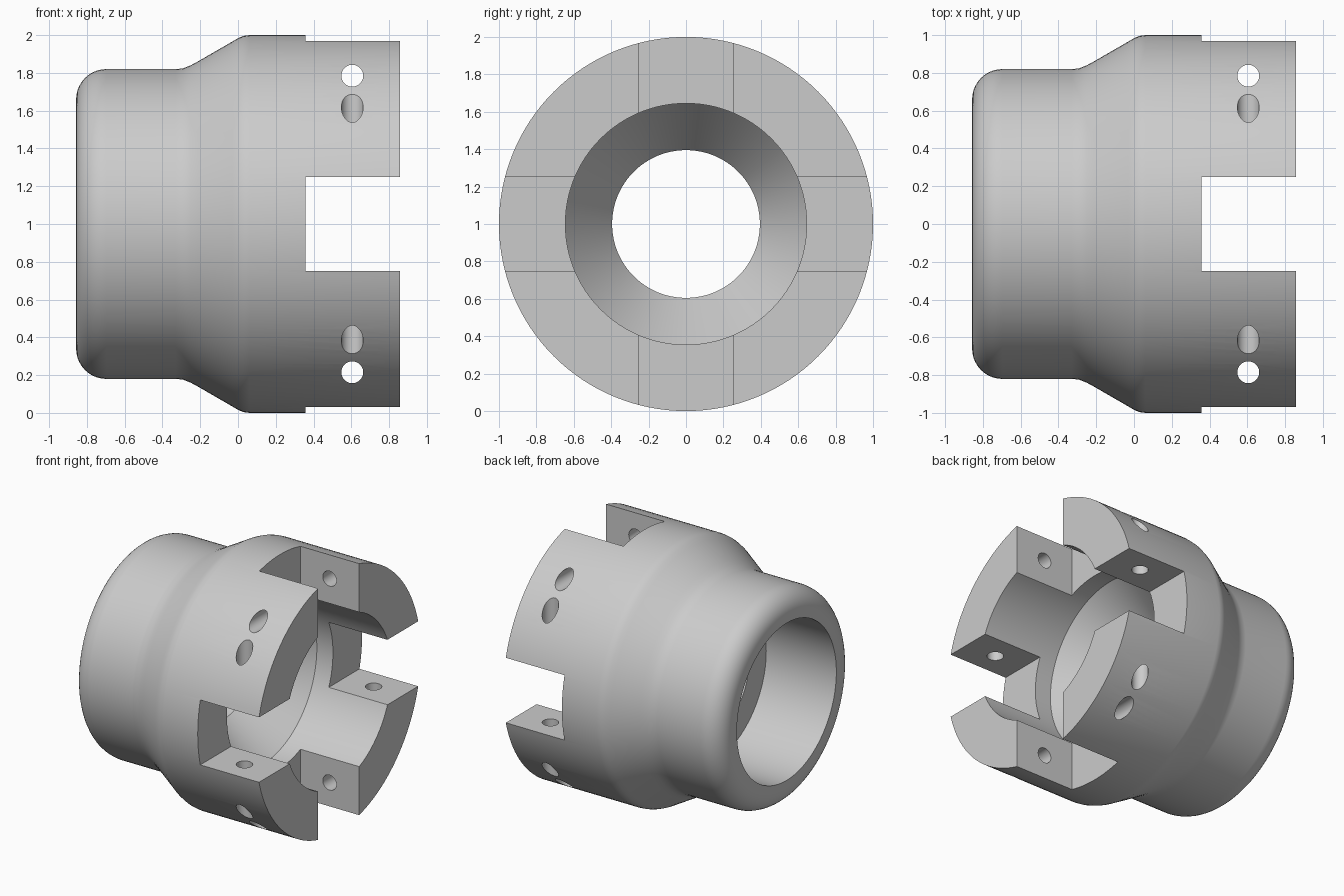
import bpy, bmesh, math
from mathutils import Matrix, Vector

old = bpy.data.objects.get("Cube")
if old:
    bpy.data.objects.remove(old, do_unlink=True)

AXIS_Z = 1.0        # height of the turning axis
END = 0.857         # half length
SEGMENTS = 128

steel = bpy.data.materials.new("plain_grey")
steel.use_nodes = True
grey = (0.6, 0.6, 0.6, 1)
steel.diffuse_color = grey
steel.node_tree.nodes["Principled BSDF"].inputs["Base Color"].default_value = grey


def new_object(name, bm):
    mesh = bpy.data.meshes.new(name)
    bmesh.ops.recalc_face_normals(bm, faces=bm.faces)
    bm.to_mesh(mesh)
    bm.free()
    mesh.materials.append(steel)
    obj = bpy.data.objects.new(name, mesh)
    bpy.context.collection.objects.link(obj)
    return obj


def lathe(name, profile):
    """Turn a closed (x, radius) outline about the x axis."""
    bm = bmesh.new()
    rings = []
    for i in range(SEGMENTS):
        a = math.tau * i / SEGMENTS
        rings.append([bm.verts.new((x, r * math.cos(a), AXIS_Z + r * math.sin(a)))
                      for x, r in profile])
    n = len(profile)
    for i in range(SEGMENTS):
        here, after = rings[i], rings[(i + 1) % SEGMENTS]
        for j in range(n):
            k = (j + 1) % n
            bm.faces.new((here[j], here[k], after[k], after[j]))
    return new_object(name, bm)


def cut(target, cutter):
    mod = target.modifiers.new("cut", "BOOLEAN")
    mod.operation = "DIFFERENCE"
    mod.solver = "EXACT"
    mod.object = cutter
    cutter.hide_render = True
    bpy.context.view_layer.objects.active = target
    bpy.ops.object.modifier_apply(modifier=mod.name)
    bpy.data.objects.remove(cutter, do_unlink=True)


# Turned body: rounded rear rim, shoulder, full-width front, tapered bore
FILLET = 0.16
rim = [(-END + FILLET * (1 - math.cos(t)), 0.66 + FILLET * math.sin(t))
       for t in (math.pi / 2 * i / 10 for i in range(11))]
shoulder = [(-0.33, 0.82), (-0.29, 0.824), (-0.25, 0.84), (-0.21, 0.862),
            (-0.03, 0.966), (0.0, 0.984), (0.03, 0.996), (0.06, 1.0)]
bore = [(END, 1.0), (END, 0.645), (0.22, 0.645), (-0.12, 0.395),
        (-0.26, 0.395), (-0.26, 0.605), (-END, 0.605)]
body = lathe("slotted_collar", rim + shoulder + bore)

# Crossed slots that leave four jaws
for size in ((0.8, 0.5, 3), (0.8, 3, 0.5)):
    bm = bmesh.new()
    bmesh.ops.create_cube(bm, size=1)
    bmesh.ops.scale(bm, vec=Vector(size), verts=bm.verts)
    bmesh.ops.translate(bm, vec=(0.357 + 0.4, 0, AXIS_Z), verts=bm.verts)
    cut(body, new_object("slot_cutter", bm))

# Pin holes through the jaws, two along each cross direction
for axis in "XY":
    for side in (-0.785, 0.785):
        bm = bmesh.new()
        bmesh.ops.create_cone(bm, cap_ends=True, segments=32,
                              radius1=0.058, radius2=0.058, depth=3)
        if axis == "X":
            bmesh.ops.rotate(bm, matrix=Matrix.Rotation(math.pi / 2, 3, axis), verts=bm.verts)
            offset = (0.605, 0, AXIS_Z + side)
        else:
            offset = (0.605, side, AXIS_Z)
        bmesh.ops.translate(bm, vec=offset, verts=bm.verts)
        cut(body, new_object("hole_cutter", bm))

# Smooth turned surfaces, sharp machined edges
bpy.ops.object.select_all(action="DESELECT")
body.select_set(True)
bpy.context.view_layer.objects.active = body
bpy.ops.object.shade_smooth_by_angle(angle=math.radians(25))
